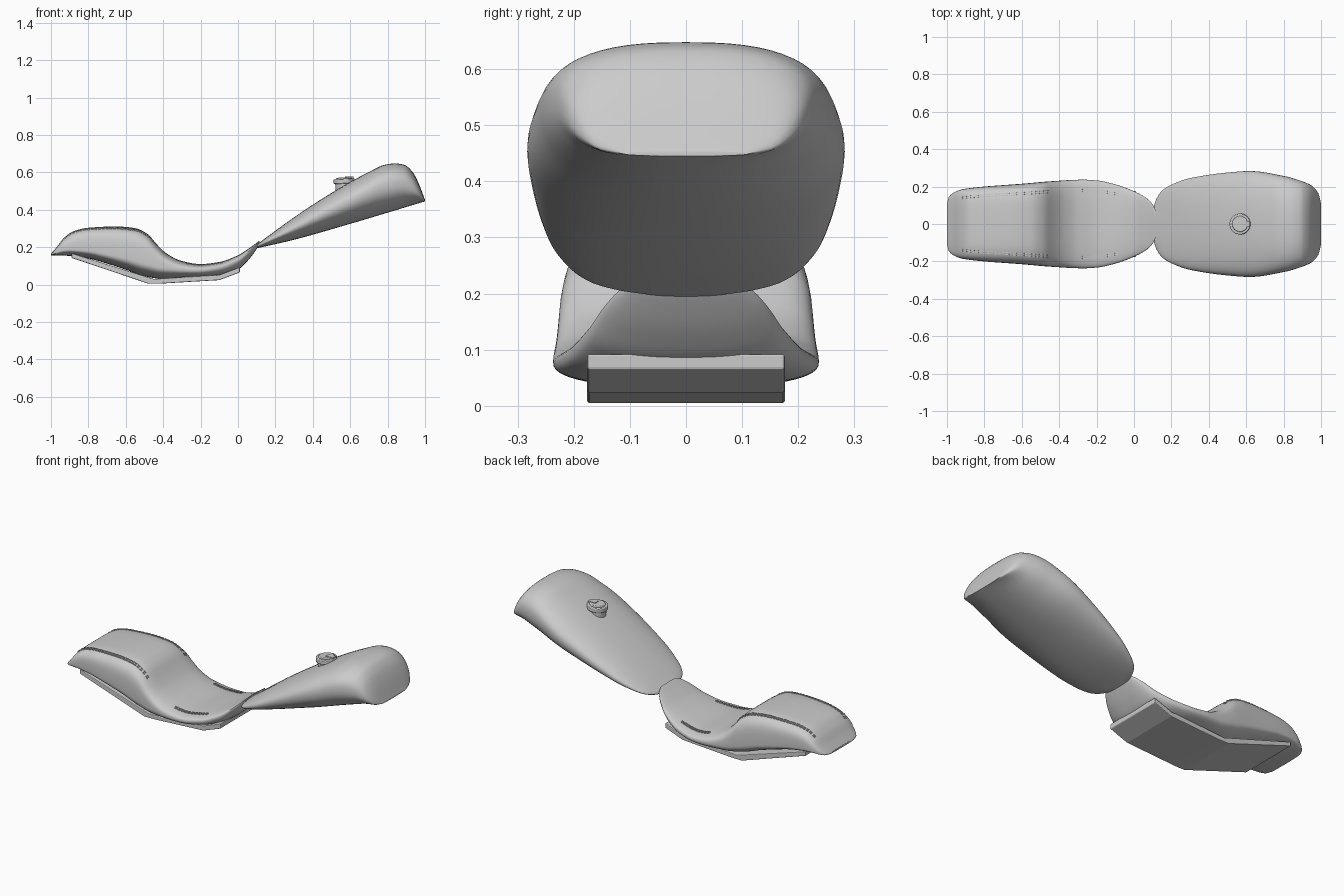
import bpy, bmesh, math
from mathutils import Matrix

if "Cube" in bpy.data.objects:
    bpy.data.objects.remove(bpy.data.objects["Cube"], do_unlink=True)

grey = bpy.data.materials.new("plain grey")
grey.use_nodes = True
grey.diffuse_color = (0.6, 0.6, 0.6, 1)
grey.node_tree.nodes["Principled BSDF"].inputs["Base Color"].default_value = (0.6, 0.6, 0.6, 1)


def finish(name, bm, smooth=40):
    bmesh.ops.recalc_face_normals(bm, faces=bm.faces)
    mesh = bpy.data.meshes.new(name)
    bm.to_mesh(mesh)
    bm.free()
    mesh.materials.append(grey)
    obj = bpy.data.objects.new(name, mesh)
    bpy.context.collection.objects.link(obj)
    if smooth:
        bpy.ops.object.select_all(action='DESELECT')
        obj.select_set(True)
        bpy.context.view_layer.objects.active = obj
        bpy.ops.object.shade_smooth_by_angle(angle=math.radians(smooth))
    return obj


def curve(points):
    """Smooth curve through (x, value) points that never overshoots."""
    xs, vs = zip(*points)
    d = [(vs[i + 1] - vs[i]) / (xs[i + 1] - xs[i]) for i in range(len(xs) - 1)]
    m = [d[0]] + [2 * a * b / (a + b) if a * b > 0 else 0 for a, b in zip(d, d[1:])] + [d[-1]]

    def value(x):
        i = max([k for k in range(len(d)) if xs[k] <= x], default=0)
        h = xs[i + 1] - xs[i]
        t = min(max((x - xs[i]) / h, 0), 1)
        return (vs[i] * (1 + 2 * t) * (1 - t) ** 2 + m[i] * h * t * (1 - t) ** 2
                + vs[i + 1] * t * t * (3 - 2 * t) + m[i + 1] * h * t * t * (t - 1))
    return value


def loft(name, x0, x1, width, bottom, middle, top, n_up, n_down, steps=72, sides=56):
    """Skin rounded cross-sections set along x."""
    bm = bmesh.new()
    rings = []
    for k in range(steps + 1):
        x = x0 + (x1 - x0) * (1 - math.cos(math.pi * k / steps)) / 2
        b, t = bottom(x), top(x)
        mid = b + (t - b) * middle(x)
        ring = []
        for j in range(sides):
            a = math.tau * j / sides
            c, s = math.cos(a), math.sin(a)
            n = n_up(x) if s >= 0 else n_down
            h = t - mid if s >= 0 else mid - b
            y = math.copysign(abs(c) ** (2 / n), c) * width(x)
            z = mid + math.copysign(abs(s) ** (2 / n), s) * h
            ring.append(bm.verts.new((x, y, z)))
        rings.append(ring)
    for r, q in zip(rings, rings[1:]):
        for j in range(sides):
            i = (j + 1) % sides
            bm.faces.new((r[j], r[i], q[i], q[j]))
    bm.faces.new(rings[0])
    bm.faces.new(rings[-1])
    return finish(name, bm)


# Fuel tank
loft("fuel_tank", 0.105, 1.0,
     curve([(0.105, 0.09), (0.12, 0.135), (0.15, 0.178), (0.2, 0.21), (0.3, 0.245), (0.5, 0.275),
            (0.62, 0.283), (0.8, 0.257), (0.9, 0.228), (0.95, 0.205), (0.985, 0.165), (1, 0.11)]),
     curve([(0.105, 0.195), (0.3, 0.24), (0.6, 0.325), (1, 0.445)]),
     curve([(0.105, 0.5), (0.62, 0.55), (1, 0.5)]),
     curve([(0.105, 0.218), (0.3, 0.36), (0.5, 0.49), (0.7, 0.602), (0.79, 0.642), (0.84, 0.648),
            (0.89, 0.64), (0.93, 0.607), (0.96, 0.555), (1, 0.453)]),
     curve([(0.1, 2.2), (0.6, 2.3), (0.9, 2.6), (1, 2.6)]), 2.2)

# Stepped seat cushion
seat_width = curve([(-1, 0.11), (-0.99, 0.145), (-0.96, 0.17), (-0.92, 0.185), (-0.8, 0.2), (-0.6, 0.215),
                    (-0.45, 0.228), (-0.27, 0.237), (-0.2, 0.233), (-0.1, 0.212), (0, 0.175),
                    (0.06, 0.143), (0.1, 0.105), (0.115, 0.07)])
seat_bottom = curve([(-1, 0.155), (-0.9, 0.154), (-0.8, 0.14), (-0.7, 0.112), (-0.6, 0.08), (-0.5, 0.045),
                     (-0.4, 0.03), (-0.2, 0.035), (-0.1, 0.045), (0, 0.08), (0.05, 0.125),
                     (0.1, 0.19), (0.115, 0.215)])
seat_middle = curve([(-1, 0.4), (-0.85, 0.25), (-0.5, 0.3), (-0.3, 0.52), (-0.05, 0.62), (0.115, 0.75)])
seat_top = curve([(-1, 0.165), (-0.97, 0.2), (-0.93, 0.25), (-0.88, 0.285), (-0.8, 0.304), (-0.65, 0.311),
                  (-0.55, 0.302), (-0.48, 0.268), (-0.44, 0.222), (-0.38, 0.165), (-0.3, 0.126),
                  (-0.2, 0.11), (-0.1, 0.121), (0, 0.157), (0.06, 0.195), (0.115, 0.235)])
seat_power = curve([(-1, 3), (-0.85, 4.5), (-0.5, 4.5), (-0.3, 3), (0.115, 2.5)])
loft("seat_cushion", -1, 0.115, seat_width, seat_bottom, seat_middle, seat_top, seat_power, 2.5, steps=96)

# Seat pan, a bent plate under the cushion
under = [(-0.89, 0.143), (-0.48, 0.005), (-0.42, 0.005), (-0.1, 0.024), (0.01, 0.065)]
over = [(0.01, 0.093), (-0.1, 0.052), (-0.45, 0.03), (-0.89, 0.168)]
bm = bmesh.new()
face = bm.faces.new([bm.verts.new((x, -0.176, z)) for x, z in under + over])
moved = bmesh.ops.extrude_face_region(bm, geom=[face])["geom"]
bmesh.ops.translate(bm, verts=[v for v in moved if isinstance(v, bmesh.types.BMVert)], vec=(0, 0.352, 0))
pan = finish("seat_pan", bm, 0)
bevel = pan.modifiers.new("soft edges", 'BEVEL')
bevel.width, bevel.segments = 0.004, 2


# Seam stitches, double rows on both sides
def seat_surface(x, share):
    b, t, n = seat_bottom(x), seat_top(x), seat_power(x)
    mid = b + (t - b) * seat_middle(x)
    return mid + (t - mid) * (1 - share ** n) ** (1 / n)


bm = bmesh.new()
for start, end in ((-0.92, -0.44), (-0.27, -0.06)):
    for share in (0.73, 0.78):
        for k in range(int((end - start) / 0.02)):
            x = start + 0.02 * k
            slope = (seat_surface(x + 0.005, share) - seat_surface(x - 0.005, share)) / 0.01
            turn = Matrix.Rotation(-math.atan(slope), 4, 'Y')
            for side in (-1, 1):
                place = Matrix.Translation((x, side * share * seat_width(x), seat_surface(x, share) + 0.002))
                bmesh.ops.create_cube(bm, size=1, matrix=place @ turn @ Matrix.Diagonal((0.014, 0.004, 0.006, 1)))
finish("seam_stitches", bm, 0)


# Filler cap: neck, lid and lock flap
def disc(name, radius, low, high, tilt=-0.06):
    bm = bmesh.new()
    place = Matrix.Translation((0.567, 0, (low + high) / 2)) @ Matrix.Rotation(tilt, 4, 'Y')
    bmesh.ops.create_cone(bm, cap_ends=True, segments=40, radius1=radius, radius2=radius,
                          depth=high - low, matrix=place)
    obj = finish(name, bm)
    mod = obj.modifiers.new("soft edges", 'BEVEL')
    mod.width, mod.segments, mod.limit_method = 0.004, 2, 'ANGLE'


disc("cap_neck", 0.046, 0.49, 0.55)
disc("cap_lid", 0.056, 0.54, 0.566)
disc("cap_top", 0.042, 0.56, 0.573)
bm = bmesh.new()
bmesh.ops.create_cube(bm, size=1, matrix=Matrix.Translation((0.595, 0, 0.573)) @ Matrix.Diagonal((0.045, 0.03, 0.008, 1)))
finish("cap_lock_flap", bm, 0)
